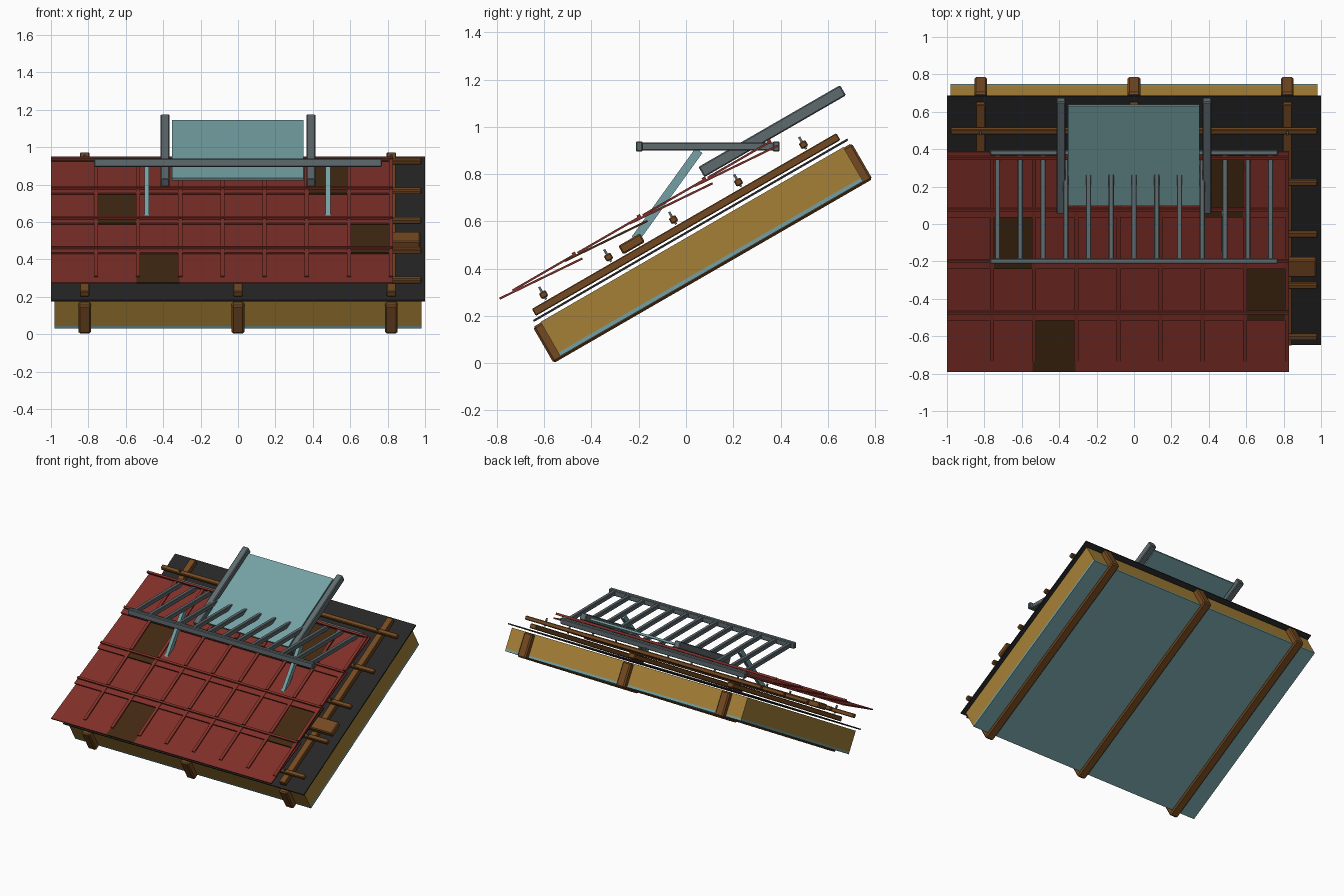
import bpy, bmesh, math
from mathutils import Matrix, Vector

if "Cube" in bpy.data.objects:
    bpy.data.objects.remove(bpy.data.objects["Cube"])

PITCH = math.radians(30)
C, S = math.cos(PITCH), math.sin(PITCH)


def material(name, rgb):
    m = bpy.data.materials.new(name)
    lin = [((v / 255 + 0.055) / 1.055) ** 2.4 for v in rgb]
    m.diffuse_color = (*lin, 1)
    m.use_nodes = True
    m.node_tree.nodes["Principled BSDF"].inputs["Base Color"].default_value = m.diffuse_color
    return m


OCHRE = material("ochre insulation", (166, 128, 54))
BROWN = material("brown timber", (116, 73, 32))
RED = material("red tile", (128, 48, 40))
DARK = material("dark tile", (66, 41, 18))
TEAL = material("teal glass", (116, 160, 163))
GREY = material("grey metal", (95, 107, 111))
BLACK = material("black membrane", (38, 38, 38))


def slope_point(x, u, n):
    """u runs up the roof slope, n is the height above it."""
    return Vector((x, u * C - n * S, u * S + n * C))


def box(name, loc, size, mat, angle=0.0, bevel=0.0):
    bm = bmesh.new()
    bmesh.ops.create_cube(bm, size=1, matrix=Matrix.Diagonal((*size, 1)))
    if bevel:
        bmesh.ops.bevel(bm, geom=bm.edges[:], offset=bevel, segments=1, affect='EDGES')
    me = bpy.data.meshes.new(name)
    bm.to_mesh(me)
    bm.free()
    me.materials.append(mat)
    ob = bpy.data.objects.new(name, me)
    ob.location = loc
    ob.rotation_euler = (angle, 0, 0)
    bpy.context.collection.objects.link(ob)
    return ob


def slope_box(name, x, u, n, mat, bevel=0.0):
    """Box on the roof slope from (min, max) ranges."""
    mid = [(r[0] + r[1]) / 2 for r in (x, u, n)]
    size = [r[1] - r[0] for r in (x, u, n)]
    return box(name, slope_point(*mid), size, mat, PITCH, bevel)


# Base layers
slope_box("ceiling_panel", (-0.98, 0.98), (-0.446, 1.034), (0.292, 0.309), TEAL)
slope_box("insulation", (-0.98, 0.98), (-0.446, 1.034), (0.309, 0.459), OCHRE)
slope_box("membrane", (-1, 1), (-0.47, 1.066), (0.473, 0.482), BLACK)

# Rafters and counter battens
for x in (-0.82, 0, 0.82):
    slope_box("rafter", (x - 0.034, x + 0.034), (-0.485, 1.073), (0.28, 0.456), BROWN, 0.009)
    slope_box("counter_batten", (x - 0.025, x + 0.025), (-0.45, 1.038), (0.491, 0.525), BROWN, 0.004)

# Tile battens with nails
for i in range(5):
    u = -0.377 + 0.3175 * i
    slope_box("tile_batten", (-0.98, 0.98), (u - 0.016, u + 0.016), (0.538, 0.567), BROWN, 0.005)
    for x in (-0.82, 0, 0.82):
        slope_box("nail", (x - 0.005, x + 0.005), (u - 0.005, u + 0.005), (0.53, 0.59), GREY)

# Wide plank carrying the struts
slope_box("support_plank", (-0.975, 0.975), (0.0, 0.106), (0.531, 0.573), BROWN, 0.006)

# Tile rows: tilted tiles, ribs over the joints and a bead at the upper end
COLS, X0, X1 = 8, -1.0, 0.83
W = (X1 - X0) / COLS
dark_tiles = {(0, 2), (1, 7), (2, 1), (3, 6)}
for row in range(4):
    uf = -0.547 + 0.318 * row
    for col in range(COLS):
        mat = DARK if (row, col) in dark_tiles else RED
        box("tile", slope_point(X0 + W * (col + 0.5), uf + 0.1945, 0.617),
            (W, 0.39, 0.009), mat, PITCH - math.radians(4.1))
        x = -0.76 + 0.2255 * col
        slope_box("tile_rib", (x - 0.011, x + 0.011), (uf + 0.065, uf + 0.37), (0.629, 0.638), RED)
    slope_box("tile_bead", (X0, X1), (uf + 0.36, uf + 0.375), (0.629, 0.645), RED)

# Roof window: glass between two side beams
for s in (-1, 1):
    x = 0.39 * s
    slope_box("window_beam", (x - 0.024, x + 0.024), (0.461, 1.153), (0.643, 0.693), GREY, 0.005)
slope_box("window_glass", (-0.354, 0.35), (0.501, 1.119), (0.66, 0.675), TEAL)

# Level walkway grid: two rails and thirteen rungs
for y in (-0.198, 0.382):
    box("walkway_rail", (0, y, 0.917), (1.54, 0.029, 0.044), GREY, 0, 0.005)
for i in range(13):
    box("walkway_rung", (-0.73 + 0.1217 * i, 0.092, 0.917), (0.028, 0.56, 0.032), GREY, 0, 0.004)

# Slanted struts below the walkway
low, high = Vector((0, -0.215, 0.525)), Vector((0, 0.055, 0.9))
d = high - low
for x in (-0.488, 0.482):
    box("walkway_strut", (low + high) / 2 + Vector((x, 0, 0)),
        (0.026, d.length, 0.036), TEAL, math.atan2(d.z, d.y))
